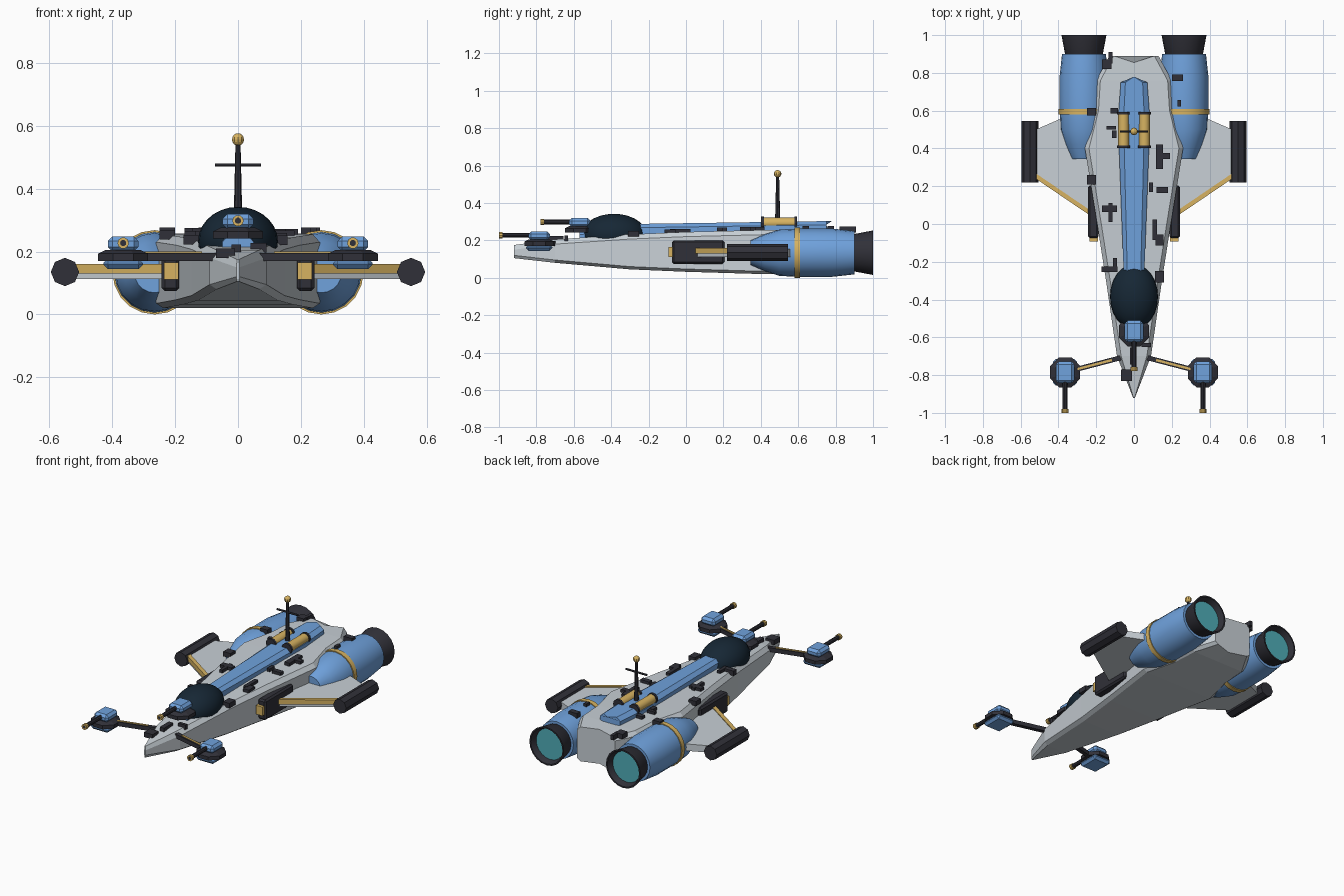
import bpy, bmesh, math
from mathutils import Vector

if "Cube" in bpy.data.objects:
    bpy.data.objects.remove(bpy.data.objects["Cube"])

def mat(name, c):
    m = bpy.data.materials.new(name)
    m.diffuse_color = (*c, 1)
    m.use_nodes = True
    m.node_tree.nodes["Principled BSDF"].inputs["Base Color"].default_value = m.diffuse_color
    return m

GREY = mat("hull_grey", (0.58, 0.63, 0.67))
BLUE = mat("blue", (0.16, 0.36, 0.72))
GOLD = mat("gold", (0.68, 0.45, 0.12))
DARK = mat("dark", (0.03, 0.03, 0.04))
GLASS = mat("glass", (0.008, 0.02, 0.035))
TEAL = mat("teal", (0.08, 0.42, 0.48))

def finish(name, bm, m, smooth=False):
    bmesh.ops.recalc_face_normals(bm, faces=bm.faces)
    me = bpy.data.meshes.new(name)
    bm.to_mesh(me)
    bm.free()
    me.materials.append(m)
    ob = bpy.data.objects.new(name, me)
    bpy.context.collection.objects.link(ob)
    if smooth:
        bpy.context.view_layer.objects.active = ob
        ob.select_set(True)
        bpy.ops.object.shade_smooth_by_angle(angle=math.radians(35))
        ob.select_set(False)
    return ob

def loft(name, rings, m, smooth=False, caps=True):
    """Skin a list of equal-length closed rings of points."""
    bm = bmesh.new()
    vs = [[bm.verts.new(p) for p in r] for r in rings]
    n = len(vs[0])
    for a, b in zip(vs, vs[1:]):
        for i in range(n):
            j = (i + 1) % n
            bm.faces.new((a[i], a[j], b[j], b[i]))
    if caps:
        bm.faces.new(vs[0])
        bm.faces.new(vs[-1])
    return finish(name, bm, m, smooth)

def lathe(name, c, prof, m, seg=12, axis='Y', turn=0.0, smooth=False, caps=True):
    """Turn (offset, radius) pairs around an axis through c."""
    rings = []
    for t, r in prof:
        ring = []
        for i in range(seg):
            a = 2 * math.pi * i / seg + turn
            u, v = r * math.cos(a), r * math.sin(a)
            off = {'Y': (u, t, v), 'Z': (u, v, t), 'X': (t, u, v)}[axis]
            ring.append(Vector(c) + Vector(off))
        rings.append(ring)
    return loft(name, rings, m, smooth, caps)

def box(name, c, size, m, bevel=0.0, rot=0.0):
    bm = bmesh.new()
    bmesh.ops.create_cube(bm, size=1)
    bmesh.ops.scale(bm, vec=size, verts=bm.verts)
    if bevel:
        bmesh.ops.bevel(bm, geom=bm.edges[:], offset=bevel, segments=1, affect='EDGES')
    ob = finish(name, bm, m)
    ob.location = c
    ob.rotation_euler.z = rot
    return ob

def slab(name, pts, z0, z1, m):
    return loft(name, [[(x, y, z0) for x, y in pts], [(x, y, z1) for x, y in pts]], m)

# Hull: stations of y, half width, bottom, top, centre-line y shift
hull = [(-0.92, 0.005, 0.105, 0.175, 0), (-0.7, 0.09, 0.08, 0.205, 0),
        (-0.3, 0.148, 0.045, 0.232, 0), (0.0, 0.195, 0.032, 0.245, 0),
        (0.4, 0.26, 0.02, 0.255, 0), (0.6, 0.21, 0.02, 0.258, 0),
        (0.76, 0.2, 0.02, 0.258, 0), (0.89, 0.13, 0.04, 0.255, -0.035)]
rings = []
for y, w, b, t, d in hull:
    k, h = min(0.022, w * 0.4), 0.025
    half = [(w - k, t), (w, t - h), (w, b + 0.015), (w - k, b)]
    rings.append([(0, y + d, t)] + [(x, y, z) for x, z in half] + [(0, y + d, b)]
                 + [(-x, y, z) for x, z in reversed(half)])
loft("hull", rings, GREY)

def hull_top(y):
    for a, b in zip(hull, hull[1:]):
        if y <= b[0]:
            return a[3] + (b[3] - a[3]) * (y - a[0]) / (b[0] - a[0])
    return hull[-1][3]

# Raised spine along the back
rings = []
for y, w, t, d in [(-0.57, 0.05, 0.25, 0), (-0.25, 0.055, 0.288, 0), (0.55, 0.085, 0.3, 0),
                   (0.75, 0.07, 0.303, 0.03)]:
    rings.append([(-w, y, 0.2), (-w, y, t - 0.02), (-w * 0.65, y, t), (0, y + d, t),
                  (w * 0.65, y, t), (w, y, t - 0.02), (w, y, 0.2), (0, y + d, 0.2)])
loft("spine", rings, BLUE)

# Canopy dome
bm = bmesh.new()
bmesh.ops.create_uvsphere(bm, u_segments=24, v_segments=14, radius=1)
bmesh.ops.scale(bm, vec=(0.127, 0.172, 0.11), verts=bm.verts)
bmesh.ops.translate(bm, vec=(0, -0.385, 0.232), verts=bm.verts)
finish("canopy", bm, GLASS, True)

# Turrets: one on the nose deck, two on outriggers
def turret(name, x, y, z, reach):
    lathe(name + "_base", (x, y, z), [(-0.035, 0.086), (-0.012, 0.086), (0, 0.06)],
          DARK, 8, 'Z', math.pi / 8)
    box(name + "_head", (x, y, z + 0.019), (0.098, 0.115, 0.048), BLUE, 0.015)
    lathe(name + "_barrel", (x, y, z + 0.022), [(-0.05, 0.013), (-reach + 0.01, 0.013)], DARK, 10)
    lathe(name + "_muzzle", (x, y, z + 0.022), [(-reach + 0.02, 0.018), (-reach, 0.018)], GOLD, 10)
    lathe(name + "_bore", (x, y, z + 0.022), [(-reach + 0.01, 0.01), (-reach - 0.0005, 0.01)], DARK, 10)

turret("nose_turret", 0, -0.568, 0.276, 0.21)

# Antenna with crossbar and ball
lathe("antenna_mast", (0, 0.49, 0), [(0.29, 0.014), (0.42, 0.011), (0.545, 0.008)], DARK, 8, 'Z')
lathe("antenna_crossbar", (0, 0.49, 0.475), [(-0.073, 0.006), (0.073, 0.006)], DARK, 6, 'X')
bm = bmesh.new()
bmesh.ops.create_uvsphere(bm, u_segments=10, v_segments=8, radius=0.02)
bmesh.ops.translate(bm, vec=(0, 0.49, 0.556), verts=bm.verts)
finish("antenna_ball", bm, GOLD)

for s, side in ((-1, "left"), (1, "right")):
    # Engine body, band, nozzle and glow
    e = (s * 0.265, 0, 0.134)
    lathe(side + "_engine", e, [(0.345, 0.065), (0.42, 0.098), (0.5, 0.124), (0.6, 0.129),
                                (0.78, 0.129), (0.9, 0.116)], BLUE, 20, smooth=True)
    lathe(side + "_engine_band", e, [(0.58, 0.129), (0.58, 0.134), (0.61, 0.134), (0.61, 0.129)],
          GOLD, 20, smooth=True)
    lathe(side + "_nozzle", e, [(0.89, 0.095), (0.9, 0.1), (1.0, 0.119), (1.0, 0.11), (0.95, 0.09)],
          DARK, 20, smooth=True, caps=False)
    lathe(side + "_engine_glow", e, [(0.95, 0.1), (0.965, 0.096)], TEAL, 20)
    # Wing, gold leading edge and tip pod
    wing = [(0.15, 0.0), (0.24, 0.06), (0.52, 0.25), (0.52, 0.5), (0.36, 0.57), (0.15, 0.57)]
    slab(side + "_wing", [(s * x, y) for x, y in wing], 0.112, 0.155, GREY)
    edge = [(0.2, 0.023), (0.52, 0.24), (0.52, 0.268), (0.2, 0.051)]
    slab(side + "_wing_edge", [(s * x, y) for x, y in edge], 0.13, 0.16, GOLD)
    lathe(side + "_wing_pod", (s * 0.55, 0, 0.135), [(0.22, 0.045), (0.545, 0.045)], DARK, 8)
    # Side gun box
    box(side + "_gun_box", (s * 0.215, 0.065, 0.137), (0.055, 0.28, 0.126), DARK, 0.01)
    box(side + "_gun_muzzle", (s * 0.212, -0.078, 0.138), (0.045, 0.03, 0.055), GOLD)
    # Outrigger arm and turret
    tx, ty = s * 0.365, -0.785
    p, q = Vector((s * 0.07, -0.708, 0.18)), Vector((tx, ty, 0.185))
    ang = math.atan2(q.y - p.y, q.x - p.x)
    box(side + "_arm", (p + q) / 2, ((q - p).length, 0.026, 0.026), DARK, rot=ang)
    box(side + "_arm_strip", p.lerp(q, 0.47) + Vector((0, 0, 0.013)), (0.19, 0.012, 0.008), GOLD, rot=ang)
    turret(side + "_turret", tx, ty, 0.205, 0.215)
    box(side + "_turret_belly", (tx, ty, 0.161), (0.125, 0.14, 0.034), BLUE, 0.014)
    # Gold canisters on the spine
    lathe(side + "_canister", (s * 0.055, 0, 0.293), [(0.41, 0.029), (0.585, 0.029)], GOLD, 12, smooth=True)
    for y in (0.402, 0.58):
        lathe(side + "_canister_collar", (s * 0.055, y, 0.293), [(0, 0.034), (0.014, 0.034)], DARK, 12)

# Small surface fittings: x, y, width, length
fittings = [(-.145, .845, .05, .05), (-.125, .88, .02, .06), (.23, .775, .06, .035),
            (-.225, .595, .05, .04), (-.105, .6, .04, .03), (.24, .64, .02, .035),
            (-.12, .51, .05, .02), (-.105, .475, .025, .04), (.135, .355, .035, .13),
            (.165, .36, .05, .03), (-.225, .235, .05, .05), (.09, .195, .02, .05),
            (.15, .18, .06, .03), (-.13, .08, .08, .035), (-.125, .06, .02, .1),
            (.11, -.03, .025, .11), (.135, -.085, .04, .06), (-.13, -.24, .085, .03),
            (-.1, -.21, .02, .06), (.135, -.28, .045, .06), (.065, -.64, .05, .02),
            (-.005, -.7, .03, .09), (-.04, -.8, .06, .06)]
for x, y, w, l in fittings:
    box("surface_fitting", (x, y, hull_top(y) + 0.003), (w, l, 0.03), DARK)
